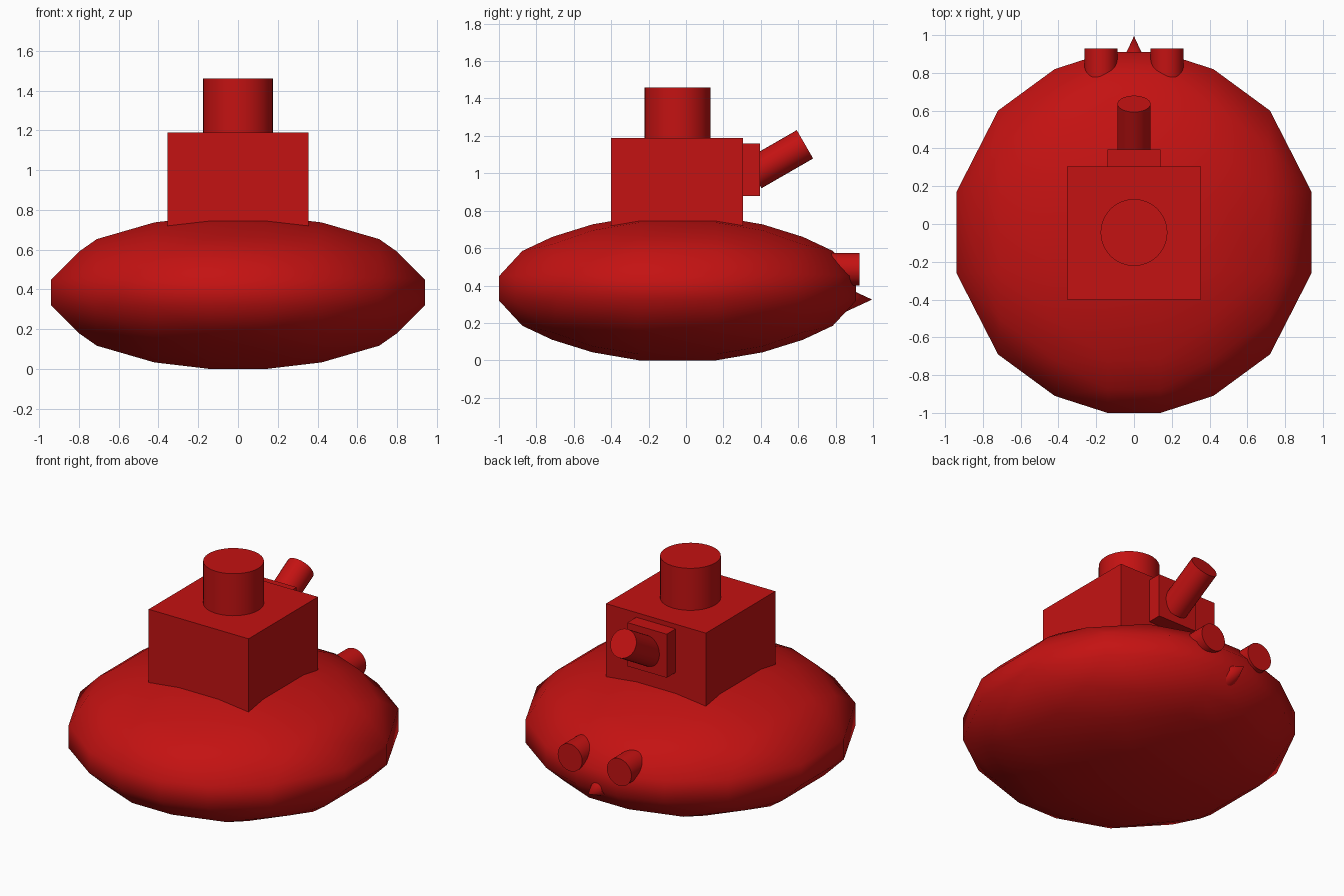
import bpy, bmesh, math
from mathutils import Matrix, Vector

if "Cube" in bpy.data.objects:
    bpy.data.objects.remove(bpy.data.objects["Cube"])

red = bpy.data.materials.new("deep red")
red.diffuse_color = (0.55, 0.006, 0.006, 1)
red.use_nodes = True
red.node_tree.nodes["Principled BSDF"].inputs["Base Color"].default_value = red.diffuse_color


def finish(name, bm, angle=30):
    bmesh.ops.recalc_face_normals(bm, faces=bm.faces)
    me = bpy.data.meshes.new(name)
    bm.to_mesh(me)
    bm.free()
    me.materials.append(red)
    ob = bpy.data.objects.new(name, me)
    bpy.context.collection.objects.link(ob)
    bpy.ops.object.select_all(action='DESELECT')
    ob.select_set(True)
    bpy.context.view_layer.objects.active = ob
    bpy.ops.object.shade_smooth_by_angle(angle=math.radians(angle))
    return ob


def box(name, lo, hi):
    lo, hi = Vector(lo), Vector(hi)
    m = Matrix.Translation((lo + hi) / 2) @ Matrix.Diagonal((*(hi - lo), 1))
    bm = bmesh.new()
    bmesh.ops.create_cube(bm, size=1, matrix=m)
    return finish(name, bm)


def rod(name, a, b, r1, r2=None, segments=32):
    a, b = Vector(a), Vector(b)
    d = b - a
    m = Matrix.Translation((a + b) / 2) @ d.to_track_quat('Z', 'Y').to_matrix().to_4x4()
    bm = bmesh.new()
    bmesh.ops.create_cone(bm, cap_ends=True, segments=segments, radius1=r1,
                          radius2=r1 if r2 is None else r2, depth=d.length, matrix=m)
    return finish(name, bm)


# Low-poly flattened round body: one octant of points, mirrored and hulled
octant = [(.14, .205, .385), (.14, .955, .065), (.94, .215, .065),
          (.42, .865, .07), (.72, .645, .075), (.80, .215, .205),
          (.71, .205, .268), (.42, .205, .352), (.14, .455, .342),
          (.14, .67, .275), (.14, .83, .20), (.42, .455, .31),
          (.42, .67, .235), (.71, .455, .197)]
bm = bmesh.new()
for x, y, z in octant:
    for sx in (1, -1):
        for sy in (1, -1):
            for sz in (1, -1):
                bm.verts.new((sx * x, sy * y - .045, sz * z + .385))
bmesh.ops.convex_hull(bm, input=bm.verts)
finish("body", bm, 60)

# Cabin block with the round stack on top
box("cabin", (-.355, -.4, .62), (.355, .305, 1.19))
rod("stack", (0, -.045, 1.15), (0, -.045, 1.46), .177)

# Rear mount with the tilted barrel
box("barrel_mount", (-.14, .29, .88), (.14, .395, 1.16))
rod("barrel", (0, .36, .996), (0, .636, 1.155), .0875)

# Paired short pipes and the small spike on the rear of the body
for side, sx in (("left", -1), ("right", 1)):
    rod("pipe_" + side, (sx * .175, .72, .487), (sx * .175, .928, .487), .087)
rod("spike", (0, .85, .325), (0, .995, .325), .067, 0)
